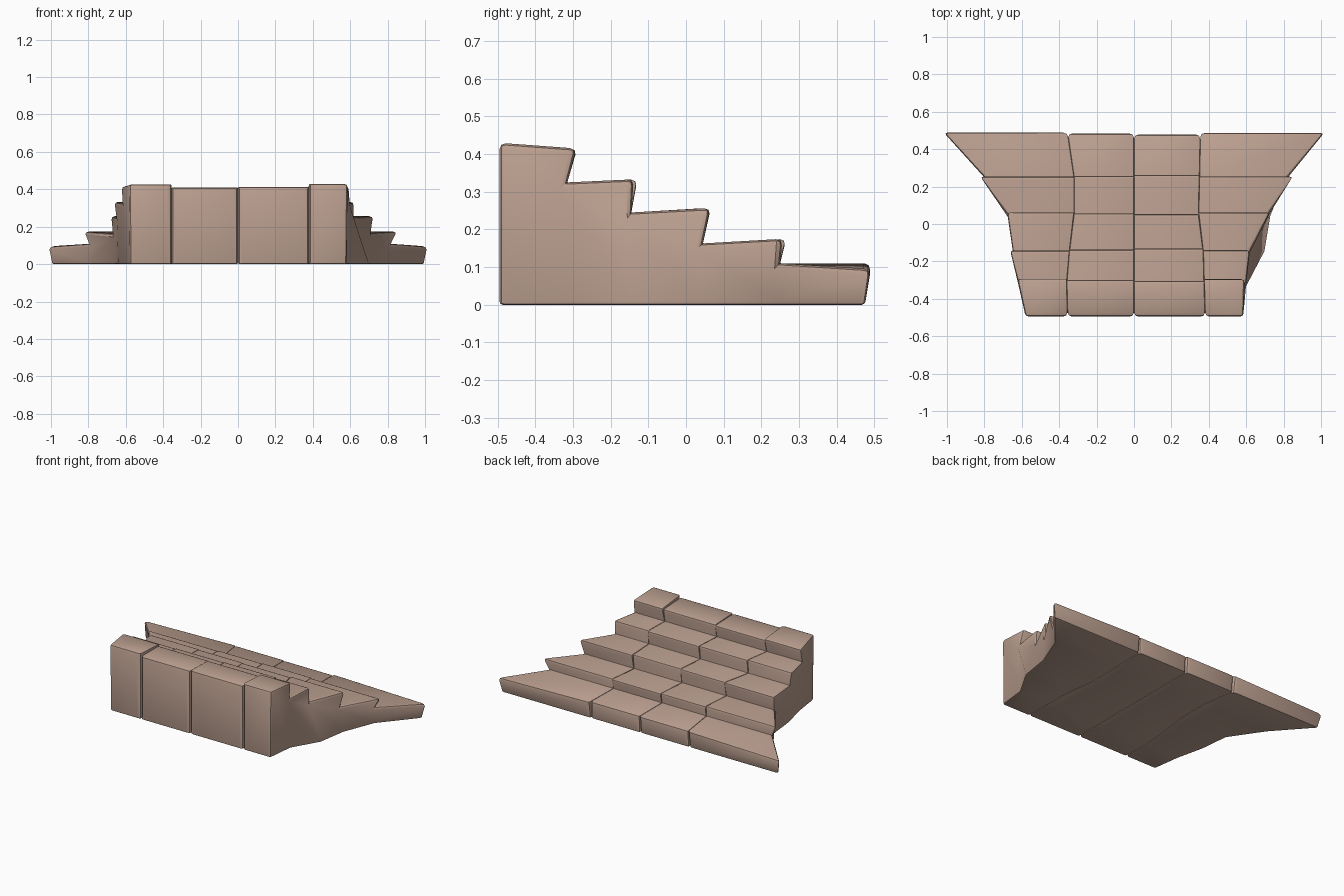
import bpy, bmesh

cube = bpy.data.objects.get("Cube")
if cube:
    bpy.data.objects.remove(cube)

# One worn stone colour
stone = bpy.data.materials.new("warm stone")
stone.use_nodes = True
stone.diffuse_color = (0.50, 0.35, 0.28, 1)
stone.node_tree.nodes["Principled BSDF"].inputs["Base Color"].default_value = stone.diffuse_color

# Stations from the tall front to the low back: riser foot, then overhanging nose
FOOT_Y = [-0.495, -0.315, -0.145, 0.045, 0.25, 0.475]
FOOT_Z = [0.41, 0.325, 0.245, 0.163, 0.11, 0]
NOSE_Y = [-0.295, -0.135, 0.06, 0.26, 0.485]
NOSE_Z = [0.405, 0.333, 0.257, 0.175, 0.11]

# Outer flanks (x at the ground, riser foot and nose)
LEFT = {"base": [0.58, 0.60, 0.70, 0.73, 0.81, 1.0],
        "foot": [0.585, 0.60, 0.62, 0.71, 0.82, 1.0],
        "nose": [0.59, 0.62, 0.73, 0.86, 1.02]}
RIGHT = {"base": [-0.575, -0.60, -0.64, -0.66, -0.80, -1.0],
         "foot": [-0.58, -0.62, -0.65, -0.67, -0.80, -1.0],
         "nose": [-0.625, -0.665, -0.68, -0.83, -1.02]}


def seam(*xs):
    """Joint between two neighbouring columns, drifting along the stairs."""
    return {"base": xs, "foot": xs, "nose": xs[1:]}


BOUNDS = [RIGHT,
          seam(-0.355, -0.36, -0.345, -0.32, -0.32, -0.355),
          seam(0, 0, 0, 0, 0, 0),
          seam(0.38, 0.375, 0.37, 0.345, 0.35, 0.355),
          LEFT]
NAMES = ["right_outer", "right_inner", "left_inner", "left_outer"]
LIFT = [0.018, 0, 0.004, 0.02]          # extra height of the top block
NUDGE = [0.006, 0, -0.006, 0.004]       # uneven nose overhang


def side_points(bm, bound, col):
    """Vertices of one flank: ground, riser feet and noses."""
    outer = bound in (LEFT, RIGHT)
    base = [bm.verts.new((x, y, 0)) for x, y in zip(bound["base"], FOOT_Y)]
    foot, nose = [], []
    for i in range(5):
        z = FOOT_Z[i] + (LIFT[col] if i == 0 else 0)
        foot.append(bm.verts.new((bound["foot"][i], FOOT_Y[i], z)))
        z = NOSE_Z[i] + (LIFT[col] / 2 if i == 0 else 0)
        if outer and i == 4:
            z -= 0.015
        y = NOSE_Y[i] + NUDGE[col] * (-1) ** i
        nose.append(bm.verts.new((bound["nose"][i], y, z)))
    foot.append(base[5])
    return base, foot, nose


def build_column(col):
    bm = bmesh.new()
    a = side_points(bm, BOUNDS[col], col)
    b = side_points(bm, BOUNDS[col + 1], col)
    for base, foot, nose in (a, b):
        for i in range(5):
            ring = [base[i], base[i + 1], foot[i + 1], nose[i], foot[i]]
            bm.faces.new(list(dict.fromkeys(ring)))

    def strip(p, q):
        bm.faces.new((p[0], p[1], q[1], q[0]))

    # Front wall, then ground, tread and riser of every step
    strip((a[0][0], a[1][0]), (b[0][0], b[1][0]))
    for i in range(5):
        strip((a[0][i], a[0][i + 1]), (b[0][i], b[0][i + 1]))
        strip((a[1][i], a[2][i]), (b[1][i], b[2][i]))
        strip((a[2][i], a[1][i + 1]), (b[2][i], b[1][i + 1]))
    bmesh.ops.recalc_face_normals(bm, faces=bm.faces)

    # Deep chamfers on the end walls, slight ones on the tread joints
    weight = bm.edges.layers.float.new("bevel_weight_edge")
    joints = [s for s, n in ((a, col), (b, col + 1)) if 0 < n < 4]
    joint_verts = [set(s[0] + s[1] + s[2]) for s in joints]
    for e in bm.edges:
        if e.calc_face_angle(0) < 0.5:
            continue
        on_joint = any(set(e.verts) <= vs for vs in joint_verts)
        ends = all(v.co.y < -0.45 or v.co.y > 0.45 for v in e.verts)
        low = all(v.co.z < 0.01 for v in e.verts)
        if not e.is_convex:
            e[weight] = 0.1
        elif low:
            e[weight] = 0.35
        elif on_joint:
            e[weight] = 1.0 if ends else 0.25
        else:
            e[weight] = 0.7

    mesh = bpy.data.meshes.new(NAMES[col] + "_steps")
    bm.to_mesh(mesh)
    bm.free()
    mesh.materials.append(stone)
    obj = bpy.data.objects.new(mesh.name, mesh)
    bpy.context.collection.objects.link(obj)
    bevel = obj.modifiers.new("worn edges", "BEVEL")
    bevel.limit_method = "WEIGHT"
    bevel.width = 0.024
    bevel.segments = 2
    bpy.ops.object.select_all(action="DESELECT")
    obj.select_set(True)
    bpy.context.view_layer.objects.active = obj
    bpy.ops.object.modifier_apply(modifier=bevel.name)
    bpy.ops.object.shade_smooth_by_angle(angle=0.6)


for column in range(4):
    build_column(column)
